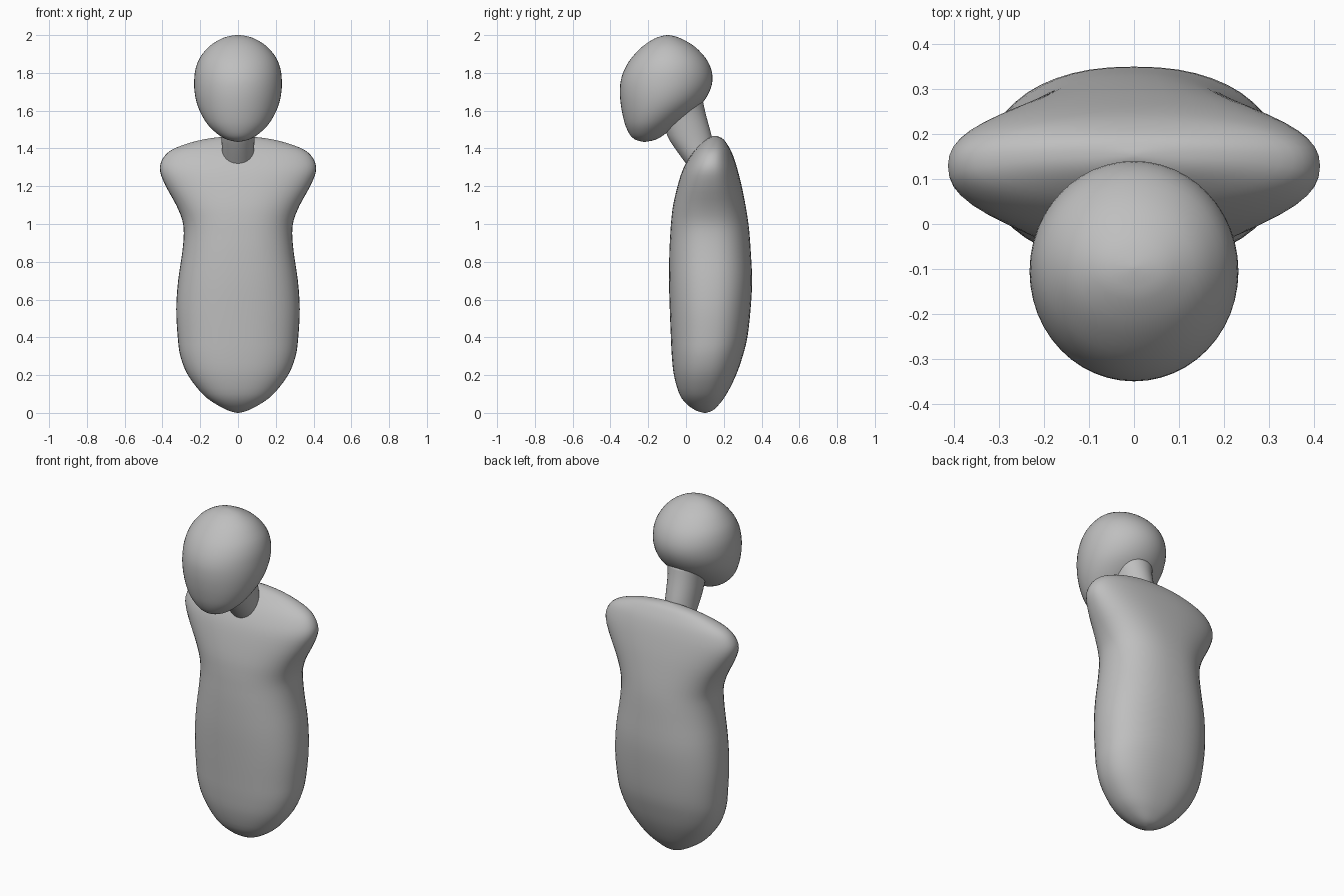
import bpy, bmesh, math

grey = bpy.data.materials.new("plain grey")
grey.diffuse_color = (0.52, 0.52, 0.52, 1)


def spline(rows, steps):
    """Catmull-Rom interpolation through the profile rows."""
    out = []
    for i in range(len(rows) - 1):
        a, b = rows[max(i - 1, 0)], rows[i]
        c, d = rows[i + 1], rows[min(i + 2, len(rows) - 1)]
        for s in range(steps):
            t = s / steps
            out.append([0.5 * (2 * q + (r - p) * t + (2 * p - 5 * q + 4 * r - w) * t * t
                               + (3 * q - p - 3 * r + w) * t ** 3)
                        for p, q, r, w in zip(a, b, c, d)])
    return out + [list(rows[-1])]


def loft(name, rows, power=2.0, sides=48, steps=3):
    """Rows are (z, front y, back y, half width); rings are superellipses."""
    bm = bmesh.new()
    rings = []
    for z, y0, y1, w in spline(rows, steps):
        cy, d = (y0 + y1) / 2, (y1 - y0) / 2
        ring = []
        for k in range(sides):
            a = 2 * math.pi * k / sides
            c, s = math.cos(a), math.sin(a)
            ring.append(bm.verts.new((
                w * math.copysign(abs(c) ** (2 / power), c),
                cy + d * math.copysign(abs(s) ** (2 / power), s), z)))
        rings.append(ring)
    for lo, hi in zip(rings, rings[1:]):
        for k in range(sides):
            n = (k + 1) % sides
            bm.faces.new((lo[k], lo[n], hi[n], hi[k]))
    bm.faces.new(rings[0][::-1])
    bm.faces.new(rings[-1])
    bmesh.ops.recalc_face_normals(bm, faces=bm.faces)
    for f in bm.faces:
        f.smooth = True
    me = bpy.data.meshes.new(name)
    bm.to_mesh(me)
    bm.free()
    me.materials.append(grey)
    ob = bpy.data.objects.new(name, me)
    bpy.context.collection.objects.link(ob)
    return ob


# torso with broad shoulders and a rounded base
loft("torso", [
    (0.0, 0.095, 0.105, 0.005), (0.012, 0.055, 0.14, 0.05),
    (0.045, 0.005, 0.175, 0.115), (0.1, -0.035, 0.215, 0.188),
    (0.2, -0.064, 0.265, 0.265), (0.3, -0.075, 0.3, 0.305),
    (0.4, -0.08, 0.325, 0.319), (0.55, -0.086, 0.342, 0.327),
    (0.7, -0.09, 0.35, 0.317), (0.85, -0.088, 0.343, 0.295),
    (0.95, -0.083, 0.336, 0.287), (1.02, -0.078, 0.328, 0.295),
    (1.1, -0.068, 0.315, 0.327), (1.2, -0.045, 0.295, 0.382),
    (1.28, -0.02, 0.275, 0.413), (1.34, 0.01, 0.257, 0.402),
    (1.39, 0.045, 0.237, 0.355), (1.43, 0.085, 0.213, 0.255),
    (1.455, 0.118, 0.19, 0.14), (1.467, 0.148, 0.158, 0.01)], power=2.3)

# slanted neck, flaring up into the head
loft("neck", [
    (1.25, 0.05, 0.19, 0.075), (1.32, 0.0, 0.17, 0.08),
    (1.4, -0.058, 0.15, 0.085), (1.47, -0.1, 0.135, 0.089),
    (1.58, -0.13, 0.105, 0.098), (1.65, -0.13, 0.09, 0.112)])

# egg-shaped head leaning forward
loft("head", [
    (1.435, -0.225, -0.215, 0.005), (1.445, -0.265, -0.165, 0.052),
    (1.47, -0.295, -0.12, 0.1), (1.52, -0.32, -0.055, 0.155),
    (1.58, -0.336, 0.022, 0.194), (1.64, -0.346, 0.086, 0.218),
    (1.7, -0.35, 0.124, 0.23), (1.76, -0.345, 0.14, 0.232),
    (1.82, -0.325, 0.133, 0.225), (1.88, -0.288, 0.103, 0.202),
    (1.94, -0.23, 0.045, 0.153), (1.98, -0.17, -0.022, 0.09),
    (1.995, -0.128, -0.065, 0.044), (2.0, -0.1, -0.094, 0.004)])
